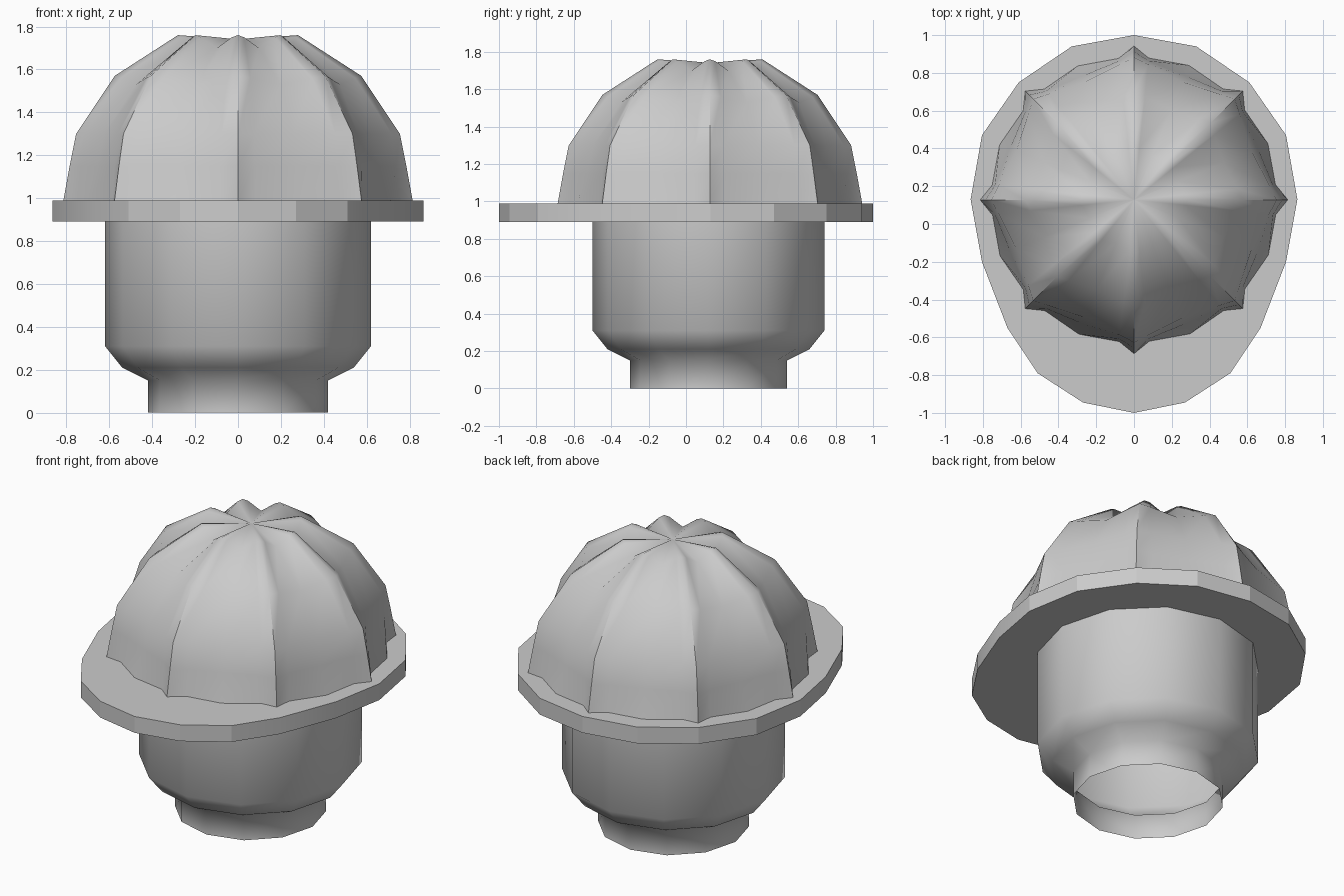
import bpy, bmesh, math

cube = bpy.data.objects.get("Cube")
if cube:
    bpy.data.objects.remove(cube, do_unlink=True)

grey = bpy.data.materials.new("plain grey")
grey.use_nodes = True
colour = (0.6, 0.6, 0.6, 1)
grey.diffuse_color = colour
grey.node_tree.nodes["Principled BSDF"].inputs["Base Color"].default_value = colour

CENTRE_Y = 0.125


def finish(name, bm, angle, y=0.0):
    mesh = bpy.data.meshes.new(name)
    bm.to_mesh(mesh)
    bm.free()
    mesh.materials.append(grey)
    obj = bpy.data.objects.new(name, mesh)
    obj.location.y = y
    bpy.context.collection.objects.link(obj)
    bpy.ops.object.select_all(action="DESELECT")
    obj.select_set(True)
    bpy.context.view_layer.objects.active = obj
    bpy.ops.object.shade_smooth_by_angle(angle=math.radians(angle))
    return obj


def loft(bm, rings):
    """Join neighbouring rings of equal length with quads."""
    loops = [[bm.verts.new(p) for p in ring] for ring in rings]
    n = len(loops[0])
    for low, high in zip(loops, loops[1:]):
        for i in range(n):
            j = (i + 1) % n
            bm.faces.new((low[i], low[j], high[j], high[i]))
    return loops


def polar(radius, degrees, z):
    a = math.radians(degrees)
    return (radius * math.cos(a), radius * math.sin(a), z)


# Head and neck: one twelve-sided shell, open below
bm = bmesh.new()
profile = [(0.42, 0), (0.42, 0.15), (0.54, 0.21), (0.62, 0.31), (0.62, 0.92)]
loft(bm, [[polar(r, 30 * i, z) for i in range(12)] for r, z in profile])
finish("head", bm, 75, CENTRE_Y - 0.005)

# Brim: flat plate, round behind and drawn out to a peak in front
half = [(0.33, 0.94), (0.61, 0.75), (0.805, 0.47), (0.865, 0.13),
        (0.805, -0.2), (0.67, -0.55), (0.51, -0.79), (0.27, -0.945)]
outline = [(0, 1)] + [(-x, y) for x, y in half] + [(0, -1)] + half[::-1]
bm = bmesh.new()
bottom, top = loft(bm, [[(x, y, z) for x, y in outline] for z in (0.89, 0.99)])
bm.faces.new(bottom[::-1])
bm.faces.new(top)
finish("brim", bm, 15)

# Dome: eight sharp ridges with hollow panels between them
# each level: (radius, height) at ridge, shoulder and panel middle
levels = [((0.815, 0.985), (0.755, 0.985), (0.77, 0.985)),
          ((0.785, 1.15), (0.74, 1.15), (0.71, 1.15)),
          ((0.755, 1.3), (0.72, 1.3), (0.675, 1.3)),
          ((0.575, 1.57), (0.55, 1.56), (0.515, 1.53)),
          ((0.28, 1.76), (0.275, 1.75), (0.255, 1.70))]
bm = bmesh.new()
rings = []
for ridge, shoulder, middle in levels:
    ring = []
    for k in range(8):
        for offset, (r, z) in ((0, ridge), (6, shoulder), (22.5, middle), (39, shoulder)):
            ring.append(polar(r, 45 * k + offset, z))
    rings.append(ring)
crown = loft(bm, rings)[-1]
tip = bm.verts.new((0, 0, 1.74))
for i, v in enumerate(crown):
    bm.faces.new((v, crown[(i + 1) % len(crown)], tip))
finish("helmet_dome", bm, 48, CENTRE_Y + 0.003)
